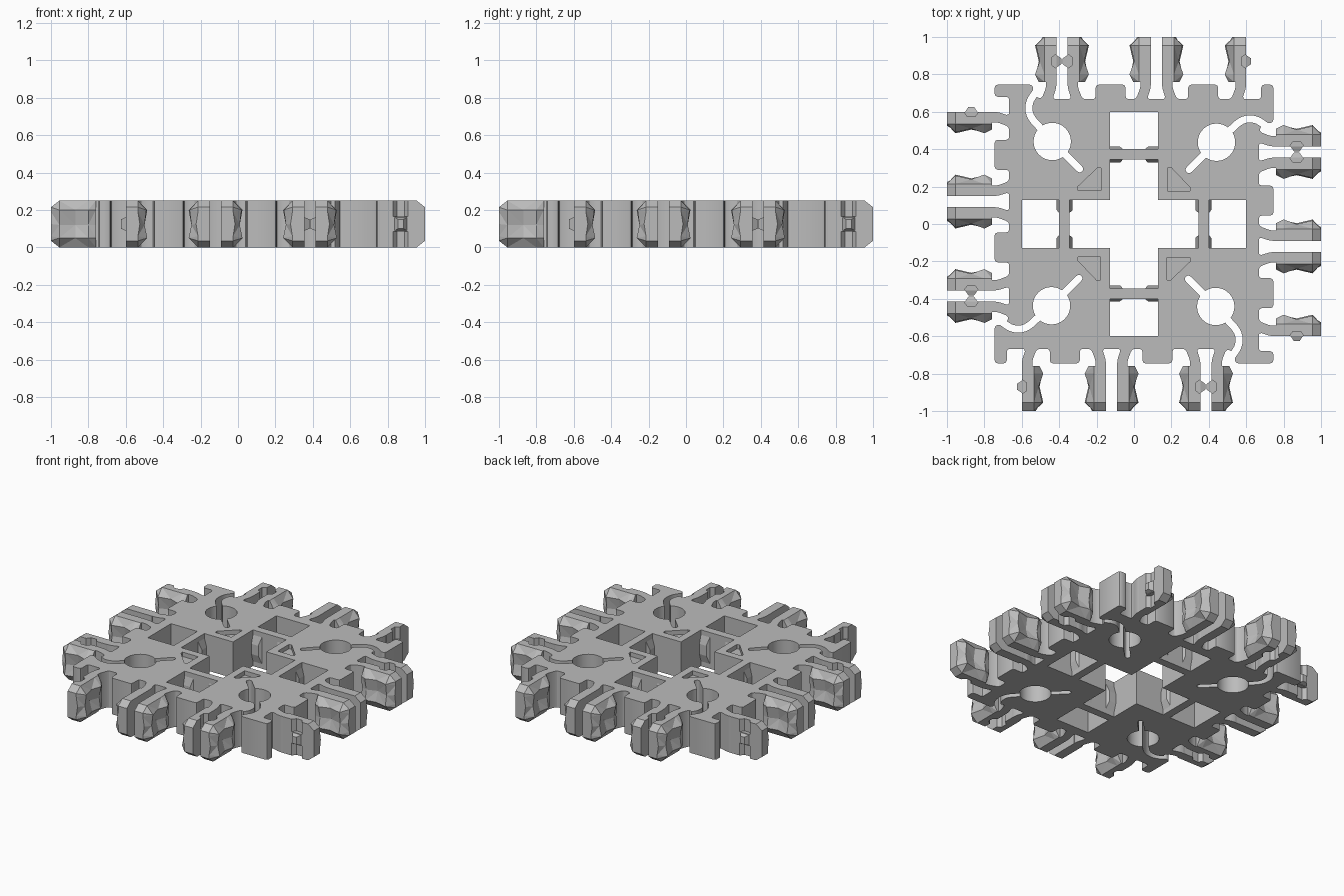
import bpy, bmesh
from math import cos, sin, pi
from mathutils import Matrix, Vector
from mathutils.geometry import interpolate_bezier

H = 0.25           # tile height
EDGE = 0.667       # base line of the tile rim
BLOCK = 0.745      # height of the rim blocks
CLIPS = (-0.385, 0.12)
LONE = 0.629       # centre of the clip that has only one arm

old = bpy.data.objects.get("Cube")
if old:
    bpy.data.objects.remove(old, do_unlink=True)

grey = bpy.data.materials.new("plastic_grey")
grey.use_nodes = True
grey.diffuse_color = (0.5, 0.5, 0.5, 1)
grey.node_tree.nodes["Principled BSDF"].inputs["Base Color"].default_value = (0.5, 0.5, 0.5, 1)


def finish(bm, name):
    bmesh.ops.recalc_face_normals(bm, faces=bm.faces[:])
    mesh = bpy.data.meshes.new(name)
    bm.to_mesh(mesh)
    bm.free()
    mesh.materials.append(grey)
    obj = bpy.data.objects.new(name, mesh)
    bpy.context.collection.objects.link(obj)
    return obj


def turned(pts, k):
    """Turn plan points clockwise by k quarter turns."""
    for _ in range(k):
        pts = [(y, -x) for x, y in pts]
    return pts


def ring(pts):
    return [p for k in range(4) for p in turned(pts, k)]


def prism(name, polys, z0, z1, rounding=0):
    bm = bmesh.new()
    for poly in polys:
        low = [bm.verts.new((x, y, z0)) for x, y in poly]
        top = [bm.verts.new((x, y, z1)) for x, y in poly]
        bm.faces.new(low)
        bm.faces.new(top)
        for i in range(len(poly)):
            j = (i + 1) % len(poly)
            bm.faces.new((low[i], low[j], top[j], top[i]))
    bmesh.ops.recalc_face_normals(bm, faces=bm.faces[:])
    if rounding:
        upright = [e for e in bm.edges if abs(e.verts[0].co.z - e.verts[1].co.z) > 0.1]
        bmesh.ops.bevel(bm, geom=upright, offset=rounding, segments=2,
                        profile=0.5, affect='EDGES', clamp_overlap=True)
    return finish(bm, name)


def hull(name, pts):
    bm = bmesh.new()
    for p in pts:
        bm.verts.new(p)
    bmesh.ops.convex_hull(bm, input=bm.verts[:])
    return finish(bm, name)


def cut(obj, cutter):
    mod = obj.modifiers.new("cut", 'BOOLEAN')
    mod.operation = 'DIFFERENCE'
    mod.solver = 'EXACT'
    mod.object = cutter
    bpy.context.view_layer.objects.active = obj
    bpy.ops.object.modifier_apply(modifier=mod.name)
    bpy.data.objects.remove(cutter, do_unlink=True)


def four(obj):
    """Repeat a part on the other three sides."""
    for k in range(1, 4):
        dup = obj.copy()
        dup.matrix_world = Matrix.Rotation(k * pi / 2, 4, 'Z') @ obj.matrix_basis
        bpy.context.collection.objects.link(dup)


# Rim outline of one side: blocks, recesses and clip necks
def neck(c, side):
    pts = [(0.11, EDGE), (0.085, 0.73), (0.085, 0.775),
           (0.03, 0.775), (0.03, 0.73), (0.05, EDGE)]
    pts = [(c + side * x, y) for x, y in pts]
    return pts if side < 0 else pts[::-1]


def block(a, b):
    return [(a, EDGE), (a, BLOCK), (b, BLOCK), (b, EDGE)]


side_outline = ([(-BLOCK, BLOCK), (-0.54, BLOCK), (-0.54, 0.69)]
                + neck(CLIPS[0], -1) + neck(CLIPS[0], 1) + block(-0.205, -0.045)
                + neck(CLIPS[1], -1) + neck(CLIPS[1], 1) + block(0.29, 0.45)
                + neck(LONE, -1) + [(0.68, EDGE), (0.68, BLOCK)])
plate = prism("tile_plate", [ring(side_outline)], 0, H, 0.016)

# Cross-shaped opening
W, L = 0.127, 0.6
cut(plate, prism("cross_cutter", [ring([(-W, W), (-W, L), (W, L)])], -0.1, 0.4))

# Round holes
CX, CY = -0.437, 0.441
hole = [(CX + 0.1 * cos(a * pi / 16), CY + 0.1 * sin(a * pi / 16)) for a in range(32)]
cut(plate, prism("hole_cutter", [turned(hole, k) for k in range(4)], -0.1, 0.4))

# Straight relief slots with rounded ends
d = Vector((1, -1)).normalized()
n = Vector((d.y, -d.x))
start, end = Vector((CX, CY)) + d * 0.05, Vector((-0.29, 0.294))
slot = [start + n * 0.018]
slot += [end + n * 0.018 * cos(a * pi / 6) + d * 0.018 * sin(a * pi / 6) for a in range(7)]
slot += [start - n * 0.018]
slot = [(p.x, p.y) for p in slot]
cut(plate, prism("slot_cutter", [turned(slot, k) for k in range(4)], -0.1, 0.4))

# Curved spring slots from the rim to the holes
V = Vector
path = interpolate_bezier(V((-0.507, 0.77)), V((-0.507, 0.69)), V((-0.562, 0.69)), V((-0.562, 0.62)), 9)
path += interpolate_bezier(V((-0.562, 0.62)), V((-0.562, 0.56)), V((-0.52, 0.54)), V((-0.47, 0.48)), 9)[1:]
left, right = [], []
for i, p in enumerate(path):
    t = (path[min(i + 1, len(path) - 1)] - path[max(i - 1, 0)]).normalized()
    m = V((-t.y, t.x)) * 0.019
    left.append(tuple((p + m)[:2]))
    right.append(tuple((p - m)[:2]))
curve = left + right[::-1]
cut(plate, prism("spring_cutter", [turned(curve, k) for k in range(4)], -0.1, 0.4))

# Shallow triangular marks on the top
mark = [(-0.30, 0.18), (-0.30, 0.2), (-0.195, 0.30), (-0.177, 0.30), (-0.177, 0.18)]
cut(plate, prism("mark_cutter", [turned(mark, k) for k in range(4)], H - 0.03, 0.4))

bpy.ops.object.select_all(action='DESELECT')
plate.select_set(True)
bpy.context.view_layer.objects.active = plate
bpy.ops.object.shade_smooth_by_angle(angle=0.5)


# Clip arms: flat inside, four faceted humps around a dimple outside
ROWS = (0, 0.05, 0.12, 0.2, H)
COLS = (0.76, 0.8, 0.87, 0.955, 1.0)
BULGE = ((0, 0.03, 0.025, 0.03, 0),
         (0, 0.045, 0.035, 0.05, 0),
         (0.0, 0.03, 0.01, 0.025, 0.0),
         (0, 0.05, 0.035, 0.045, 0),
         (0, 0.0, 0.01, 0.0, 0))


def arm(name, c, side, locking):
    inner = c + side * 0.029
    outer = inner + side * 0.065
    bm = bmesh.new()
    layers = []
    for is_outer in (False, True):
        grid = []
        for i, y in enumerate(COLS):
            row = []
            for j, z in enumerate(ROWS):
                if i == 4:  # chamfered tip
                    z = min(max(z, 0.035), H - 0.035) if j in (0, 4) else 0.06 + (j - 1) * 0.065
                x = outer + side * BULGE[i][j] if is_outer else inner
                row.append(bm.verts.new((x, y, z)))
            grid.append(row)
        layers.append(grid)
        for i in range(4):
            for j in range(4):
                q = [grid[i][j], grid[i + 1][j], grid[i + 1][j + 1], grid[i][j + 1]]
                if is_outer:  # creases run towards the dimple
                    s = 0 if (i < 2) == (j < 2) else 1
                    bm.faces.new((q[s], q[s + 1], q[s + 2]))
                    bm.faces.new((q[s], q[s + 2], q[(s + 3) % 4]))
                else:
                    bm.faces.new(q)
    rim = ([(i, 0) for i in range(4)] + [(4, j) for j in range(4)]
           + [(i, 4) for i in range(4, 0, -1)] + [(0, j) for j in range(4, 0, -1)])
    a, b = layers
    for (i, j), (k, m) in zip(rim, rim[1:] + rim[:1]):
        bm.faces.new((a[i][j], a[k][m], b[k][m], b[i][j]))
    obj = finish(bm, name)

    if locking:  # notches above and below a protruding nub
        deep = inner + side * 0.026
        out = inner - side * 0.01
        poly = [(out, 0.83), (inner, 0.83), (deep, 0.85), (deep, 0.89), (inner, 0.91), (out, 0.91)]
        cut(obj, prism("notch_cutter", [poly], 0.165, 0.4))
        cut(obj, prism("notch_cutter", [poly], -0.1, 0.085))
        tip = inner - side * 0.026
        base = inner + side * 0.01
        nub = hull(name + "_nub",
                   [(base, y, z) for y in (0.83, 0.91) for z in (0.085, 0.165)]
                   + [(tip, y, z) for y in (0.855, 0.885) for z in (0.1, 0.15)])
        four(nub)
    four(obj)


arm("spring_clip_arm_a", CLIPS[0], -1, True)
arm("spring_clip_arm_b", CLIPS[0], 1, True)
arm("middle_clip_arm_a", CLIPS[1], -1, False)
arm("middle_clip_arm_b", CLIPS[1], 1, False)
arm("single_clip_arm", LONE, -1, True)

# Crossbars in the opening, with a wedge catch at each end
bar = prism("crossbar", [[(-0.13, 0.345), (0.13, 0.345), (0.13, 0.4), (-0.13, 0.4)]], 0, H)
four(bar)
for s in (-1, 1):
    catch = hull("crossbar_catch",
                 [(s * x, y, z) for x in (0.058, 0.13) for y in (0.346, 0.399) for z in (0.03, 0.22)]
                 + [(s * x, y, z) for x in (0.075, 0.13) for y in (0.328, 0.414) for z in (0.09, 0.16)])
    four(catch)
